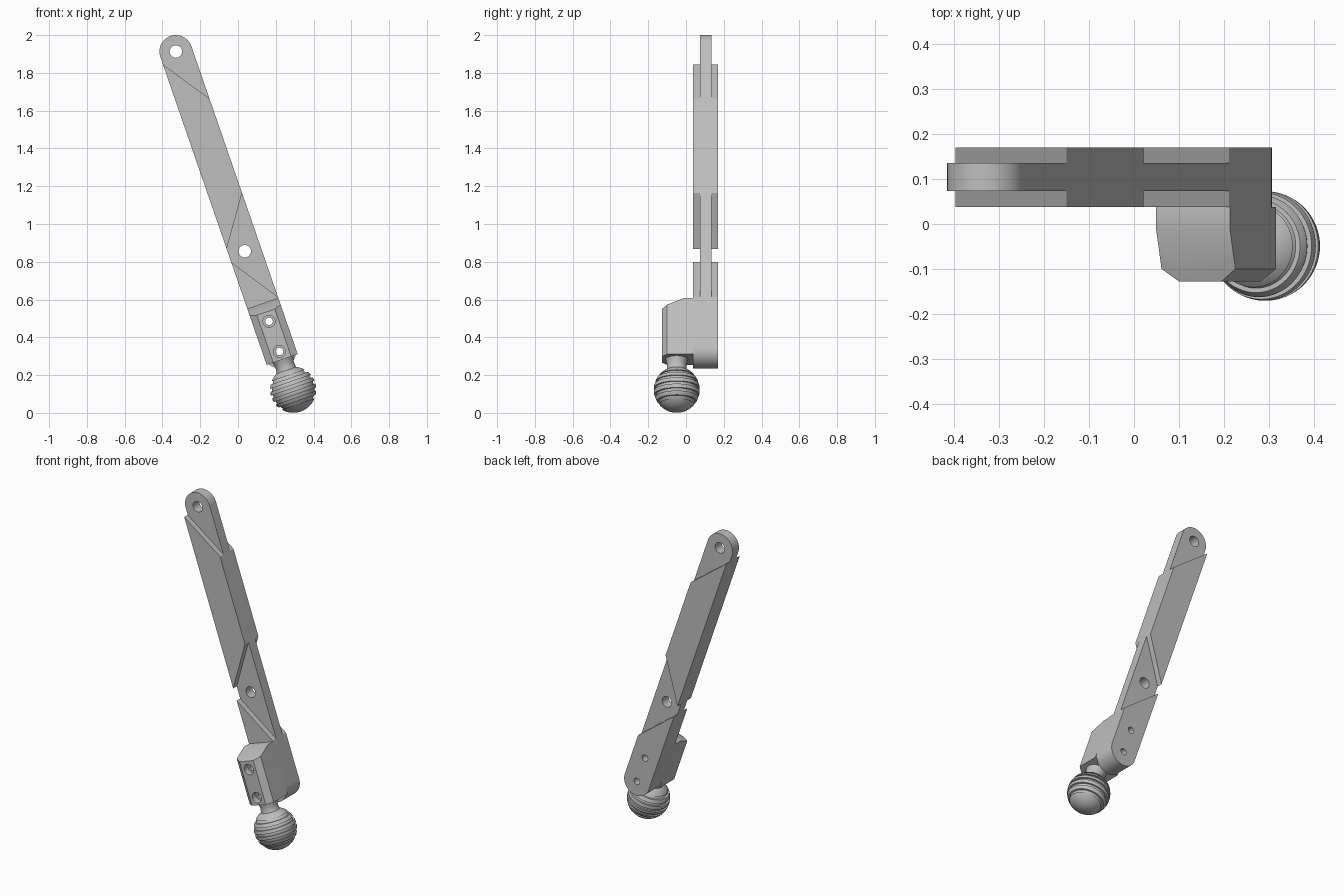
import bpy, bmesh, math
from mathutils import Matrix, Vector

if "Cube" in bpy.data.objects:
    bpy.data.objects.remove(bpy.data.objects["Cube"], do_unlink=True)

# Arm frame: origin at the top hole, local -z runs down the arm
FRAME = Matrix.Translation((-0.329, 0, 1.913)) @ Matrix.Rotation(math.radians(-19.05), 4, 'Y')
HALF = 0.087
BACK, BAR_BACK, BAR_FRONT, FRONT, BLOCK_FRONT = 0.17, 0.136, 0.073, 0.038, -0.128
END = 1.682
SCREWS = (1.511, 1.68)

grey = bpy.data.materials.new("plain_grey")
grey.use_nodes = True
grey.diffuse_color = (0.52, 0.52, 0.52, 1)
grey.node_tree.nodes["Principled BSDF"].inputs["Base Color"].default_value = grey.diffuse_color


def finish(name, bm):
    bmesh.ops.recalc_face_normals(bm, faces=bm.faces[:])
    mesh = bpy.data.meshes.new(name)
    bm.to_mesh(mesh)
    bm.free()
    mesh.materials.append(grey)
    obj = bpy.data.objects.new(name, mesh)
    bpy.context.collection.objects.link(obj)
    obj.matrix_world = FRAME
    return obj


def prism(name, outline, y0, y1):
    """Extrude an outline of (across, down) points from y0 to y1."""
    bm = bmesh.new()
    face = bm.faces.new([bm.verts.new((v, y0, -u)) for v, u in outline])
    moved = bmesh.ops.extrude_face_region(bm, geom=[face])["geom"]
    bmesh.ops.translate(bm, vec=(0, y1 - y0, 0),
                        verts=[e for e in moved if isinstance(e, bmesh.types.BMVert)])
    return finish(name, bm)


def arc(u, radius, start, stop, steps=32):
    angles = [math.radians(start + (stop - start) * i / steps) for i in range(steps + 1)]
    return [(radius * math.cos(a), u + radius * math.sin(a)) for a in angles]


def drill(obj, holes):
    """Cut round holes given as (down, radius, y0, y1)."""
    for u, radius, y0, y1 in holes:
        cutter = prism("cutter", arc(u, radius, 0, 360)[:-1], y0, y1)
        cutter.hide_render = True
        mod = obj.modifiers.new("hole", 'BOOLEAN')
        mod.operation, mod.solver, mod.object = 'DIFFERENCE', 'EXACT', cutter
        bpy.context.view_layer.update()
        graph = bpy.context.evaluated_depsgraph_get()
        mesh = bpy.data.meshes.new_from_object(obj.evaluated_get(graph))
        obj.modifiers.clear()
        obj.data = mesh
        bpy.data.objects.remove(cutter, do_unlink=True)


parts = []
screw_holes = [(u, 0.02, -1, 1) for u in SCREWS]

# Thin bar with round ends
bar = prism("thin_bar", arc(0, HALF, 180, 360) + arc(END, HALF, 0, 180), BAR_FRONT, BAR_BACK)
drill(bar, [(0, 0.033, -1, 1), (1.118, 0.033, -1, 1)] + screw_holes)
parts.append(bar)

# Raised pads on both sides of the bar
upper = [(-HALF, 0.043), (HALF, 0.294), (HALF, 0.822), (-HALF, 1.076)]
lower = [(-HALF, 1.15), (HALF, 1.404)] + arc(END, HALF, 0, 180)
for side, y0, y1 in (("front", FRONT, BAR_FRONT), ("back", BAR_BACK, BACK)):
    parts.append(prism("upper_pad_" + side, upper, y0, y1))
    pad = prism("lower_pad_" + side, lower, y0, y1)
    drill(pad, screw_holes)
    parts.append(pad)

# Chamfered mounting block with a sloped top
bm = bmesh.new()
for half, y in ((HALF, FRONT), (HALF, -0.01), (HALF, -0.1), (0.05, BLOCK_FRONT)):
    top = 1.41 + max(0, -0.01 - y) * 0.42
    for sign in (-1, 1):
        for u in (top, 1.725):
            bm.verts.new((sign * half, y, -u))
bmesh.ops.convex_hull(bm, input=bm.verts[:])
bmesh.ops.dissolve_limit(bm, angle_limit=0.01, verts=bm.verts[:], edges=bm.edges[:])
block = finish("mounting_block", bm)
drill(block, screw_holes + [(u, 0.032, -1, -0.09) for u in SCREWS])
parts.append(block)

# Neck and grooved ball turned around the arm direction
R, DEPTH, GROOVE, CENTRE = 0.122, 0.01, 0.016, 1.895
grooves = [0.072, 0.036, 0, -0.036, -0.072]
profile = [(0, 1.715), (0.062, 1.715), (0.056, 1.735), (0.051, 1.755), (0.052, 1.775)]
edges = [0.109] + [g + k * GROOVE / 2 for g in grooves for k in (1, -1)] + [-R]
for i in range(0, len(edges), 2):
    a0, a1 = math.acos(edges[i] / R), math.acos(edges[i + 1] / R)
    steps = 12 if i == len(edges) - 2 else 5
    for k in range(steps + 1):
        a = a0 + (a1 - a0) * k / steps
        profile.append((R * math.sin(a), CENTRE - R * math.cos(a)))
    if i + 2 < len(edges):
        for s in edges[i + 1:i + 3]:
            profile.append((math.sqrt(R * R - s * s) - DEPTH, CENTRE - s))
bm = bmesh.new()
verts = [bm.verts.new((r, 0, -u)) for r, u in profile]
lines = [bm.edges.new(pair) for pair in zip(verts, verts[1:])]
bmesh.ops.spin(bm, geom=verts + lines, cent=(0, 0, 0), axis=(0, 0, 1),
               angle=math.tau, steps=64, use_merge=False)
bmesh.ops.remove_doubles(bm, verts=bm.verts[:], dist=0.0002)
bmesh.ops.translate(bm, vec=(0.003, -0.049, 0), verts=bm.verts[:])
parts.append(finish("grooved_ball", bm))

# Smooth the round surfaces, keep edges sharp
bpy.ops.object.select_all(action='DESELECT')
for obj in parts:
    obj.select_set(True)
bpy.context.view_layer.objects.active = parts[0]
bpy.ops.object.shade_smooth_by_angle(angle=math.radians(25))
